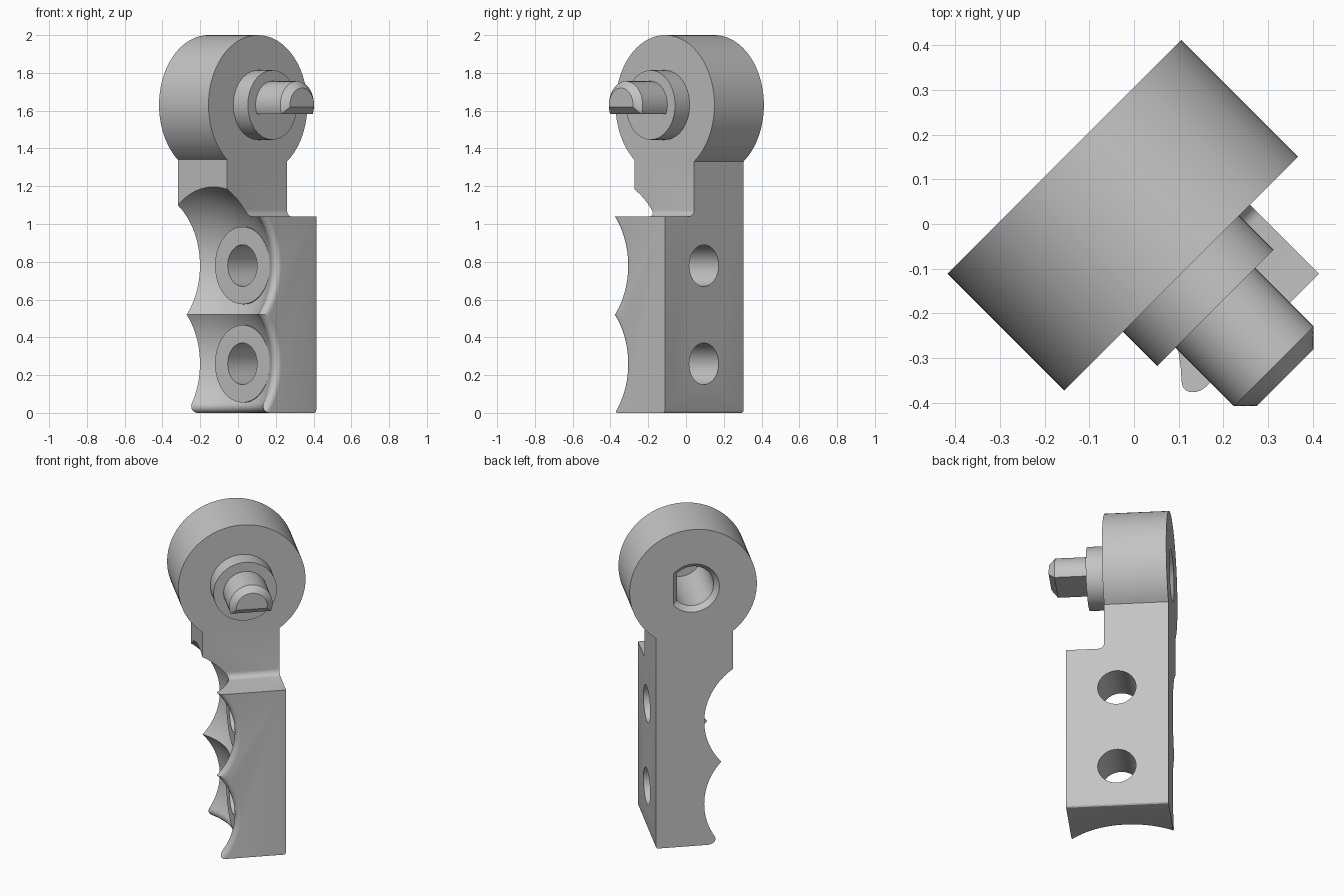
import bpy, bmesh
from math import sin, cos, tau, pi, acos, sqrt, atan2, radians
from mathutils import Matrix

if "Cube" in bpy.data.objects:
    bpy.data.objects.remove(bpy.data.objects["Cube"])

grey = bpy.data.materials.new("plain grey")
grey.use_nodes = True
grey.diffuse_color = (0.55, 0.55, 0.55, 1)
grey.node_tree.nodes["Principled BSDF"].inputs["Base Color"].default_value = grey.diffuse_color

TURN = Matrix.Rotation(radians(-45), 4, 'Z')   # the whole lever stands turned on its base
BACK, NECK_FRONT, FRONT = -0.217, 0.153, 0.372
LEFT, RIGHT = 0.214, -0.234
HUB_Y, HUB_Z, HUB_R = -0.004, 1.63, 0.37
LEDGE = 1.04
BOLT_X = 0.08
GRIPS = (0.26, 0.78)
GRIP_R, GRIP_X, GRIP_Y = 0.473, 0.05, -0.458


def loft(name, rings):
    """Skin equal point rings and cap both ends."""
    bm = bmesh.new()
    rows = [[bm.verts.new(p) for p in ring] for ring in rings]
    n = len(rows[0])
    for a, b in zip(rows, rows[1:]):
        for i in range(n):
            bm.faces.new((a[i], a[(i + 1) % n], b[(i + 1) % n], b[i]))
    bm.faces.new(rows[0])
    bm.faces.new(rows[-1])
    bmesh.ops.recalc_face_normals(bm, faces=bm.faces)
    mesh = bpy.data.meshes.new(name)
    bm.to_mesh(mesh)
    bm.free()
    mesh.materials.append(grey)
    obj = bpy.data.objects.new(name, mesh)
    bpy.context.collection.objects.link(obj)
    obj.matrix_world = TURN
    return obj


def circle(r, cut=None, toward=0, n=64):
    """Circle, or D-shape with a flat at distance cut in one direction."""
    if cut is None:
        return [(r * cos(tau * i / n), r * sin(tau * i / n)) for i in range(n)]
    a = acos(cut / r)
    return [(r * cos(toward + a + (tau - 2 * a) * i / n),
             r * sin(toward + a + (tau - 2 * a) * i / n)) for i in range(n + 1)]


def along_x(x, pts, y=HUB_Y, z=HUB_Z):
    return [(x, y + a, z + b) for a, b in pts]


def along_y(y, pts, x, z):
    return [(x + a, y, z + b) for a, b in pts]


def along_z(z, pts, x, y):
    return [(x + a, y + b, z) for a, b in pts]


def combine(obj, tool, operation='DIFFERENCE'):
    mod = obj.modifiers.new("combine", 'BOOLEAN')
    mod.operation, mod.object, mod.solver = operation, tool, 'EXACT'
    bpy.context.view_layer.update()
    deps = bpy.context.evaluated_depsgraph_get()
    mesh = bpy.data.meshes.new_from_object(obj.evaluated_get(deps))
    obj.modifiers.clear()
    obj.data = mesh
    bpy.data.objects.remove(tool)


def flare(plane, f):
    """Rounded lip (distance, radius) where the round hollow meets a flat side."""
    d = plane - f
    rc = sqrt((GRIP_R + f) ** 2 - d * d)
    start = atan2(rc, d) + pi
    steps = [start + (tau - start) * i / 6 for i in range(7)]
    return [(d + f * cos(t), rc + f * sin(t)) for t in steps] + [(plane + 0.1, rc)]


# Body: round hub over a straight shank, one keyhole outline
start = -acos((LEFT - HUB_Y) / HUB_R)
end = pi + acos((HUB_Y - RIGHT) / HUB_R)
arc = [start + (end - start) * i / 80 for i in range(81)]
e = 0.015
outline = [(RIGHT, 0)]
outline += [(LEFT - e + e * sin(t), e - e * cos(t)) for t in (0, pi / 6, pi / 3, pi / 2)]
outline += [(HUB_Y + HUB_R * cos(t), HUB_Z + HUB_R * sin(t)) for t in arc]
body = loft("lever_body", [[(x, y, z) for y, z in outline] for x in (BACK, FRONT)])

# Step in front of the neck, with a filleted inner corner
f = 0.035
corner = [(NECK_FRONT + f - f * sin(t), LEDGE + f - f * cos(t))
          for t in [pi / 2 * i / 6 for i in range(7)]]
step = [(0.6, LEDGE)] + corner + [(NECK_FRONT, 2.2), (0.6, 2.2)]
combine(body, loft("step_cutter", [[(x, y, z) for x, z in step] for y in (-0.6, 0.6)]))

# Finger hollows with a rounded front lip
lip = flare(FRONT - GRIP_X, 0.03)
first = atan2(lip[0][1], lip[0][0])
sweep = [pi - 0.05 - (pi - 0.05 - first) * i / 36 for i in range(36)]
profile = [(GRIP_R * cos(t), GRIP_R * sin(t)) for t in sweep] + lip
for z in GRIPS:
    combine(body, loft("hollow_cutter",
                       [along_x(GRIP_X + d, circle(r, n=96), GRIP_Y, z) for d, r in profile]))

# Rounded lip along the bottom edge
combine(body, loft("lip_cutter",
                   [along_z(GRIPS[0] - d, circle(r, n=96), GRIP_X, GRIP_Y)
                    for d, r in flare(GRIPS[0], 0.035)]))

# Flat seats round the bolt holes, then the holes
for z in GRIPS:
    combine(body, loft("seat", [along_y(y, circle(0.205), BOLT_X, z) for y in (-0.047, 0.1)]), 'UNION')
for z in GRIPS:
    combine(body, loft("hole_cutter", [along_y(y, circle(0.11), BOLT_X, z) for y in (-0.5, 0.5)]))

# Collar on the front of the hub
combine(body, loft("collar", [along_x(x, circle(0.184)) for x in (0.1, 0.262)]), 'UNION')

# Chamfered D-shaped socket from the back, reaching into the collar
socket = [(BACK - 0.03, 0.18), (BACK + 0.03, 0.124), (BACK + 0.43, 0.124)]
combine(body, loft("socket_cutter",
                   [along_x(x, circle(r, r - 0.036)) for x, r in socket]))

# D-shaped spindle with chamfered end
spindle = loft("spindle", [along_x(x, circle(0.126 - c, 0.047 - c, -pi / 2))
                           for x, c in ((0.25, 0), (0.447, 0), (0.483, 0.036))])

# Smooth the round faces, keep the edges crisp
bpy.ops.object.select_all(action='DESELECT')
for obj in (body, spindle):
    obj.select_set(True)
bpy.context.view_layer.objects.active = body
bpy.ops.object.shade_smooth_by_angle(angle=radians(25))
